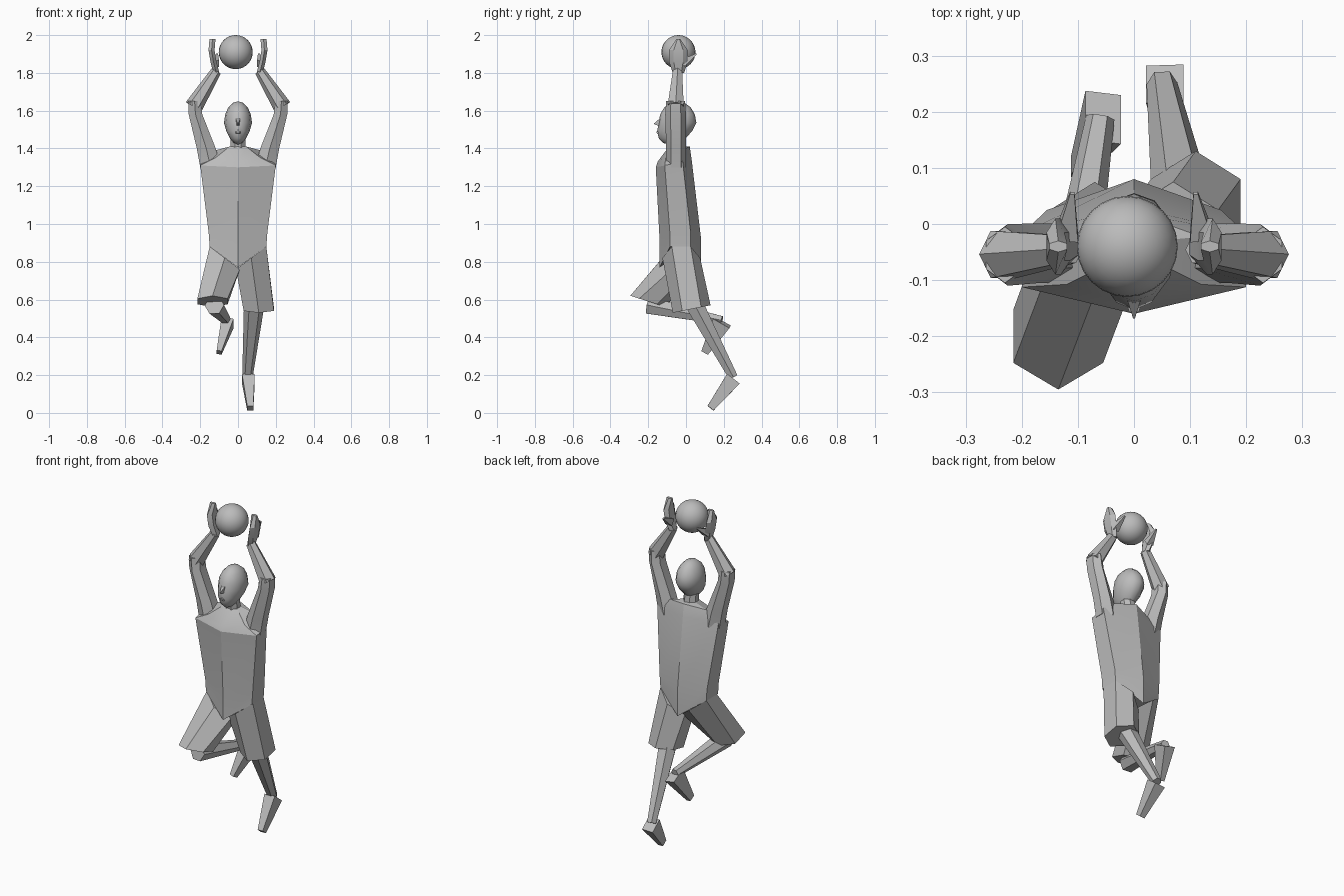
import bpy, bmesh, math
from mathutils import Matrix, Vector

cube = bpy.data.objects.get("Cube")
if cube:
    bpy.data.objects.remove(cube, do_unlink=True)

shade = .5
grey = bpy.data.materials.new("plain_grey")
grey.use_nodes = True
grey.diffuse_color = (shade, shade, shade, 1)
grey.node_tree.nodes["Principled BSDF"].inputs["Base Color"].default_value = grey.diffuse_color


def finish(name, bm, angle=25):
    """Turn a bmesh into a named, grey, softly shaded object."""
    bmesh.ops.recalc_face_normals(bm, faces=bm.faces)
    mesh = bpy.data.meshes.new(name)
    bm.to_mesh(mesh)
    bm.free()
    mesh.materials.append(grey)
    obj = bpy.data.objects.new(name, mesh)
    bpy.context.collection.objects.link(obj)
    bpy.ops.object.select_all(action="DESELECT")
    obj.select_set(True)
    bpy.context.view_layer.objects.active = obj
    bpy.ops.object.shade_smooth_by_angle(angle=math.radians(angle))


def hexagon(x, y, z, across, deep, tilt=0, lean=0, dip=0):
    """Six-sided section with points at front and back.
    tilt raises the back, lean raises the left, dip lowers front and back."""
    ring = []
    for k in range(6):
        turn = math.radians(90 + 60 * k)
        side = math.cos(turn) / math.cos(math.radians(30))
        back = math.sin(turn)
        drop = dip if abs(side) < .5 else 0
        ring.append((x + across * side, y + deep * back, z + tilt * back + lean * side - drop))
    return ring


def loft(name, rings):
    """Skin a stack of sections and cap both ends."""
    bm = bmesh.new()
    loops = [[bm.verts.new(point) for point in ring] for ring in rings]
    for low, high in zip(loops, loops[1:]):
        for i in range(len(low)):
            bm.faces.new((low[i - 1], low[i], high[i], high[i - 1]))
    bm.faces.new(loops[0])
    bm.faces.new(loops[-1])
    finish(name, bm)


def limb(name, start, end, start_radius, end_radius, sides=6, narrow=1):
    """Tapered prism between two joints, with flat faces towards its sides."""
    start, end = Vector(start), Vector(end)
    axis = (end - start).normalized()
    across = Vector((1, 0, 0))
    across = (across - axis * across.dot(axis)).normalized()
    basis = Matrix((across, axis.cross(across), axis)).transposed().to_4x4()
    place = (Matrix.Translation((start + end) / 2) @ basis
             @ Matrix.Diagonal((narrow, 1, 1, 1))
             @ Matrix.Rotation(math.pi / sides, 4, "Z"))
    corner = 1 / math.cos(math.pi / sides)
    bm = bmesh.new()
    bmesh.ops.create_cone(bm, cap_ends=True, segments=sides, matrix=place,
                          radius1=start_radius * corner, radius2=end_radius * corner,
                          depth=(end - start).length)
    finish(name, bm)


# Shirt, from the hem up to the neckline
loft("shirt", [
    hexagon(0, -.03, .88, .15, .11, dip=.11),
    hexagon(0, -.03, .95, .155, .11, dip=.03),
    hexagon(0, -.065, 1.32, .2, .095, tilt=.02),
    hexagon(0, -.065, 1.37, .12, .085, tilt=.04),
    hexagon(0, -.05, 1.41, .045, .04),
])

# Shorts: the left leg hangs down, the right leg is raised forward
hems = {
    "left": hexagon(.11, .03, .55, .08, .1, tilt=.02),
    "right": hexagon(-.135, -.2, .59, .08, .095, tilt=-.03),
}
for side, s in (("left", 1), ("right", -1)):
    hip = hexagon(s * .07, -.025, .82, .08, .1, lean=s * .06)
    loft(side + "_shorts_leg", [hip, hems[side]])

# Lower legs and feet
limb("left_leg", (.09, .02, .62), (.05, .25, .19), .05, .024)
limb("left_foot", (.055, .25, .18), (.065, .13, .025), .042, .02, sides=4, narrow=.8)
limb("right_leg", (-.125, -.2, .57), (-.06, .19, .49), .045, .022)
limb("right_foot", (-.055, .19, .48), (-.1, .1, .32), .05, .02, sides=4, narrow=.65)

# Raised arms, hands and thumbs
for side, s in (("left", 1), ("right", -1)):
    loft(side + "_sleeve", [
        hexagon(s * .145, -.052, 1.3, .055, .053),
        hexagon(s * .168, -.052, 1.4, .05, .053),
        hexagon(s * .225, -.055, 1.58, .036, .055),
        hexagon(s * .23, -.055, 1.65, .034, .05),
    ])
    limb(side + "_forearm", (s * .235, -.055, 1.62), (s * .115, -.045, 1.81), .042, .024)
    loft(side + "_hand", [
        hexagon(s * x, -.04, z, .016, deep)
        for x, z, deep in ((.115, 1.8, .03), (.13, 1.86, .05), (.14, 1.92, .05), (.135, 1.98, .01))
    ])
    limb(side + "_thumb", (s * .12, -.02, 1.85), (s * .11, .055, 1.9), .02, .004, sides=4)

# Neck, nose and mouth
limb("neck", (0, -.045, 1.37), (0, -.055, 1.48), .04, .038, sides=8)
limb("nose", (0, -.12, 1.54), (0, -.168, 1.53), .03, .003, sides=4, narrow=.5)
limb("mouth", (0, -.12, 1.485), (0, -.157, 1.485), .012, .004, sides=4, narrow=2)

# Head: a faceted ball whose lower half narrows and moves forward to the chin
bm = bmesh.new()
bmesh.ops.create_uvsphere(bm, u_segments=12, v_segments=8, radius=1)
for v in bm.verts:
    low = max(0, -v.co.z)
    v.co = (.074 * v.co.x * (1 - low / 4), .1 * v.co.y - .045 - .04 * low, .115 * v.co.z + 1.535)
finish("head", bm, 40)

# Ball held overhead
bm = bmesh.new()
bmesh.ops.create_uvsphere(bm, u_segments=24, v_segments=16, radius=.09)
bmesh.ops.translate(bm, verts=bm.verts, vec=(-.012, -.04, 1.91))
finish("ball", bm, 40)
